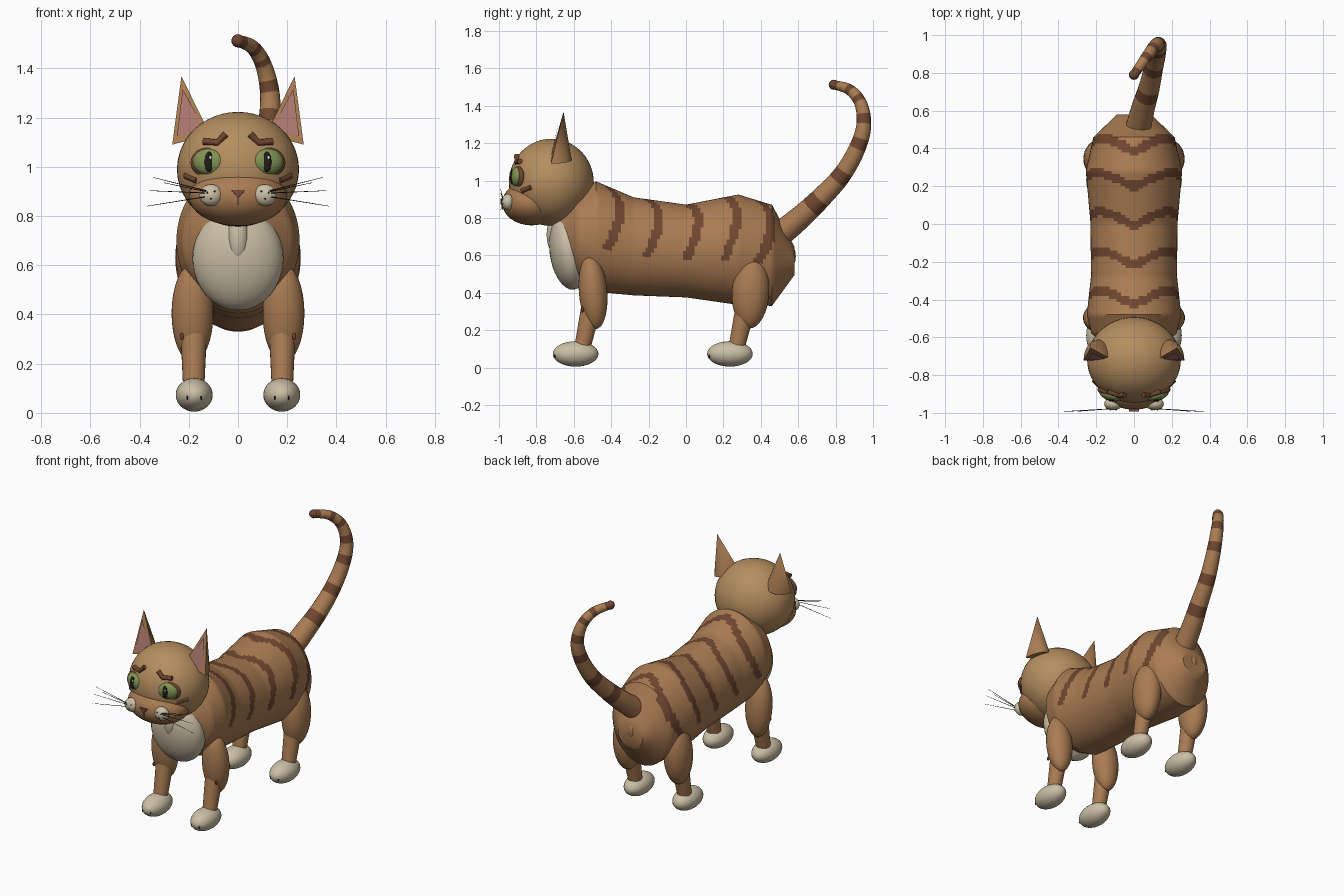
import bpy, bmesh, math
from mathutils import Vector, Matrix

if "Cube" in bpy.data.objects:
    bpy.data.objects.remove(bpy.data.objects["Cube"])


def mat(name, r, g, b):
    m = bpy.data.materials.new(name)
    m.diffuse_color = (r, g, b, 1)
    m.use_nodes = True
    m.node_tree.nodes["Principled BSDF"].inputs["Base Color"].default_value = m.diffuse_color
    return m


FUR = mat("fur", .40, .20, .085)
HEAD = mat("head_fur", .46, .27, .115)
STRIPE = mat("stripe", .16, .062, .03)
CREAM = mat("cream", .60, .52, .38)
PINK = mat("pink", .42, .19, .16)
GREEN = mat("eye_green", .22, .30, .09)
BLACK = mat("black", .015, .012, .01)
NOSE = mat("nose_brown", .20, .07, .05)
WHITE = mat("white", .9, .9, .9)


def finish(name, bm, mats, smooth=True):
    bmesh.ops.recalc_face_normals(bm, faces=bm.faces)
    me = bpy.data.meshes.new(name)
    bm.to_mesh(me)
    bm.free()
    for m in mats:
        me.materials.append(m)
    if smooth:
        for p in me.polygons:
            p.use_smooth = True
        me.set_sharp_from_angle(angle=math.radians(40))
    ob = bpy.data.objects.new(name, me)
    bpy.context.collection.objects.link(ob)
    return ob


def ellipsoid(name, c, r, m, tilt=0, turn=0, seg=32):
    bm = bmesh.new()
    bmesh.ops.create_uvsphere(bm, u_segments=seg, v_segments=seg // 2, radius=1)
    M = (Matrix.Translation(c) @ Matrix.Rotation(turn, 4, 'Z')
         @ Matrix.Rotation(tilt, 4, 'X') @ Matrix.Diagonal((*r, 1)))
    bm.transform(M)
    return finish(name, bm, [m])


def skin(name, rings, mats, pick=None):
    """Join rings of points into a capped skin; pick chooses the face material."""
    bm = bmesh.new()
    vs = [[bm.verts.new(p) for p in ring] for ring in rings]
    n = len(vs[0])
    for i in range(len(vs) - 1):
        for j in range(n):
            k = (j + 1) % n
            f = bm.faces.new((vs[i][j], vs[i][k], vs[i + 1][k], vs[i + 1][j]))
            if pick:
                f.material_index = int(pick(i, j))
    bm.faces.new(vs[0])
    f = bm.faces.new(vs[-1])
    if pick:
        f.material_index = int(pick(len(vs) - 2, 0))
    return finish(name, bm, mats)


def tube(name, pts, radii, mats, seg=16, pick=None):
    pts = [Vector(p) for p in pts]
    d = (pts[-1] - pts[0]).normalized()
    ref = Vector((1, 0, 0)) if abs(d.x) < .7 else Vector((0, 1, 0))
    rings = []
    for i, p in enumerate(pts):
        t = (pts[min(i + 1, len(pts) - 1)] - pts[max(i - 1, 0)]).normalized()
        u = t.cross(ref).normalized()
        v = t.cross(u)
        rings.append([p + radii[i] * (u * math.cos(a) + v * math.sin(a))
                      for a in (2 * math.pi * j / seg for j in range(seg))])
    return skin(name, rings, mats, pick)


# body: y, centre z, half width, half height
sections = [(-.67, .70, .13, .15), (-.58, .70, .225, .24), (-.48, .70, .25, .295),
            (-.28, .648, .228, .262), (0, .623, .23, .248), (.28, .63, .255, .295),
            (.46, .60, .215, .27), (.58, .57, .09, .075)]
rows = []
for a, b in zip(sections, sections[1:]):
    n = max(2, round((b[0] - a[0]) / .016))
    rows += [[p + (q - p) * k / n for p, q in zip(a, b)] for k in range(n)]
rows.append(list(sections[-1]))
N = 64
rings = [[(w * math.sin(2 * math.pi * j / N), y, z + h * math.cos(2 * math.pi * j / N))
          for j in range(N)] for y, z, w, h in rows]


def body_stripe(i, j):
    ang = abs((j + .5) / N * 360 - 360 * (j >= N // 2))
    if ang > 104:
        return False
    y = (rows[i][0] + rows[i + 1][0]) / 2 - .075 * math.sin(math.pi * ang / 104)
    return any(abs(y - s) < .025 for s in (-.43, -.22, -.01, .195, .38))


skin("body", rings, [FUR, STRIPE], body_stripe)
ellipsoid("chest_bib", (0, -.625, .625), (.185, .105, .21), CREAM, tilt=.12)
ellipsoid("chest_tuft", (0, -.70, .71), (.045, .045, .10), CREAM)
ellipsoid("rump_spot", (0, .575, .595), (.022, .012, .04), FUR, seg=16)

# tail: x, y, z, radius, smoothed through the points
tail = [Vector(p) for p in [
    (.02, .50, .71, .068), (.05, .62, .81, .062), (.08, .72, .905, .056),
    (.105, .83, 1.025, .05), (.125, .91, 1.16, .045), (.13, .95, 1.29, .040),
    (.105, .935, 1.41, .034), (.06, .875, 1.485, .029), (0, .79, 1.512, .024)]]
S = 10
path = []
for i in range(len(tail) - 1):
    p0, p1, p2, p3 = (tail[min(max(i + k, 0), len(tail) - 1)] for k in (-1, 0, 1, 2))
    for k in range(S):
        t = k / S
        path.append(.5 * (2 * p1 + (p2 - p0) * t + (2 * p0 - 5 * p1 + 4 * p2 - p3) * t * t
                          + (3 * p1 - p0 - 3 * p2 + p3) * t ** 3))
path.append(tail[-1])
bands = [(1.5, 2), (2.8, 3.2), (4.1, 4.5), (5.1, 5.5), (6.1, 6.4), (6.8, 7.1), (7.6, 9)]
tube("tail", [p[:3] for p in path], [p[3] for p in path], [FUR, STRIPE], 24,
     lambda i, j: any(a <= (i + .5) / S < b for a, b in bands))
ellipsoid("tail_tip", (0, .79, 1.512), (.027, .027, .027), STRIPE, seg=16)

# head and muzzle
ellipsoid("head", (0, -.72, .99), (.248, .227, .233), HEAD, seg=48)
ellipsoid("muzzle", (0, -.825, .88), (.20, .158, .12), FUR)
bm = bmesh.new()
tri = [(-.028, .903), (.028, .903), (0, .872)]
back = [bm.verts.new((x, -.97, z)) for x, z in tri]
front = [bm.verts.new((x * .9, -.992, z)) for x, z in tri]
bm.faces.new(back)
bm.faces.new(front)
for i in range(3):
    bm.faces.new((back[i], back[i - 2], front[i - 2], front[i]))
finish("nose", bm, [NOSE], False)
tube("mouth_line", [(0, -.984, .875), (0, -.980, .845)], [.003] * 2, [NOSE], 6)

for s, side in ((1, "left"), (-1, "right")):
    # eyes with rims
    ellipsoid(f"eye_rim_{side}", (s * .122, -.895, 1.017), (.074, .026, .060), STRIPE, turn=s * .3)
    ellipsoid(f"eye_{side}", (s * .12, -.906, 1.02), (.064, .030, .052), GREEN, turn=s * .25)
    ellipsoid(f"pupil_{side}", (s * .118, -.932, 1.02), (.018, .009, .042), BLACK, seg=16)
    ellipsoid(f"eye_glint_{side}", (s * .118 + .006, -.940, 1.037), (.006, .004, .008), WHITE, seg=12)
    # brow and cheek markings
    tube(f"brow_{side}", [(s * .05, -.905, 1.133), (s * .083, -.905, 1.098),
                          (s * .14, -.888, 1.103)], [.014] * 3, [STRIPE], 10)
    tube(f"cheek_mark_{side}", [(s * .165, -.875, .945), (s * .212, -.825, .965)],
         [.014] * 2, [STRIPE], 10)
    # whisker pads, dots and whiskers
    ellipsoid(f"whisker_pad_{side}", (s * .11, -.952, .885), (.048, .034, .044), CREAM, seg=24)
    for x, z in ((.095, .900), (.125, .895), (.11, .87)):
        ellipsoid(f"whisker_dot_{side}", (s * x, -.983, z), (.004, .004, .004), BLACK, seg=8)
    for x, z0, z in ((.345, .90, .957), (.36, .893, .903), (.30, .897, .935), (.37, .88, .84)):
        tube(f"whisker_{side}", [(s * .12, -.978, z0), (s * x, -.992, z)],
             [.002, .001], [BLACK], 6)
    # ears: hollow-faced pyramid with rounded back and pink lining
    bm = bmesh.new()
    tip = bm.verts.new((s * .23, -.655, 1.368))
    base = []
    for k in range(13):
        a = math.pi * k / 12
        base.append(bm.verts.new((s * (.19 + .077 * math.cos(a)), -.722 + .11 * math.sin(a),
                                  1.11 - .02 * math.cos(a))))
    for k in range(13):
        bm.faces.new((base[k], base[(k + 1) % 13], tip))
    bm.faces.new(base)
    finish(f"ear_{side}", bm, [FUR])
    bm = bmesh.new()
    bm.faces.new([bm.verts.new(p) for p in ((s * .248, -.721, 1.125), (s * .135, -.718, 1.15),
                                            (s * .225, -.680, 1.315))])
    finish(f"ear_lining_{side}", bm, [PINK], False)
    # legs: upper limb, shin, paw with claws
    for kind, y, r, shin in (("front", -.497, (.085, .076, .20), (-.505, -.56)),
                             ("hind", .345, (.083, .10, .197), (.32, .265))):
        ellipsoid(f"{kind}_upper_leg_{side}", (s * .185, y, .405), r, FUR,
                  tilt=.08 if kind == "front" else -.05)
        tube(f"{kind}_shin_{side}", [(s * .18, shin[0], .33), (s * .18, shin[1], .08)],
             [.054, .042], [FUR], 24)
        py = shin[1] - .03
        ellipsoid(f"{kind}_paw_{side}", (s * .178, py, .073), (.075, .122, .068), CREAM)
        for dx in (-.028, .028):
            ellipsoid(f"{kind}_claw_{side}", (s * .178 + dx, py - .108, .062),
                      (.004, .008, .01), BLACK, seg=8)
    ellipsoid(f"front_leg_spot_{side}", (s * .228, -.553, .31), (.008, .008, .015), STRIPE, seg=10)
